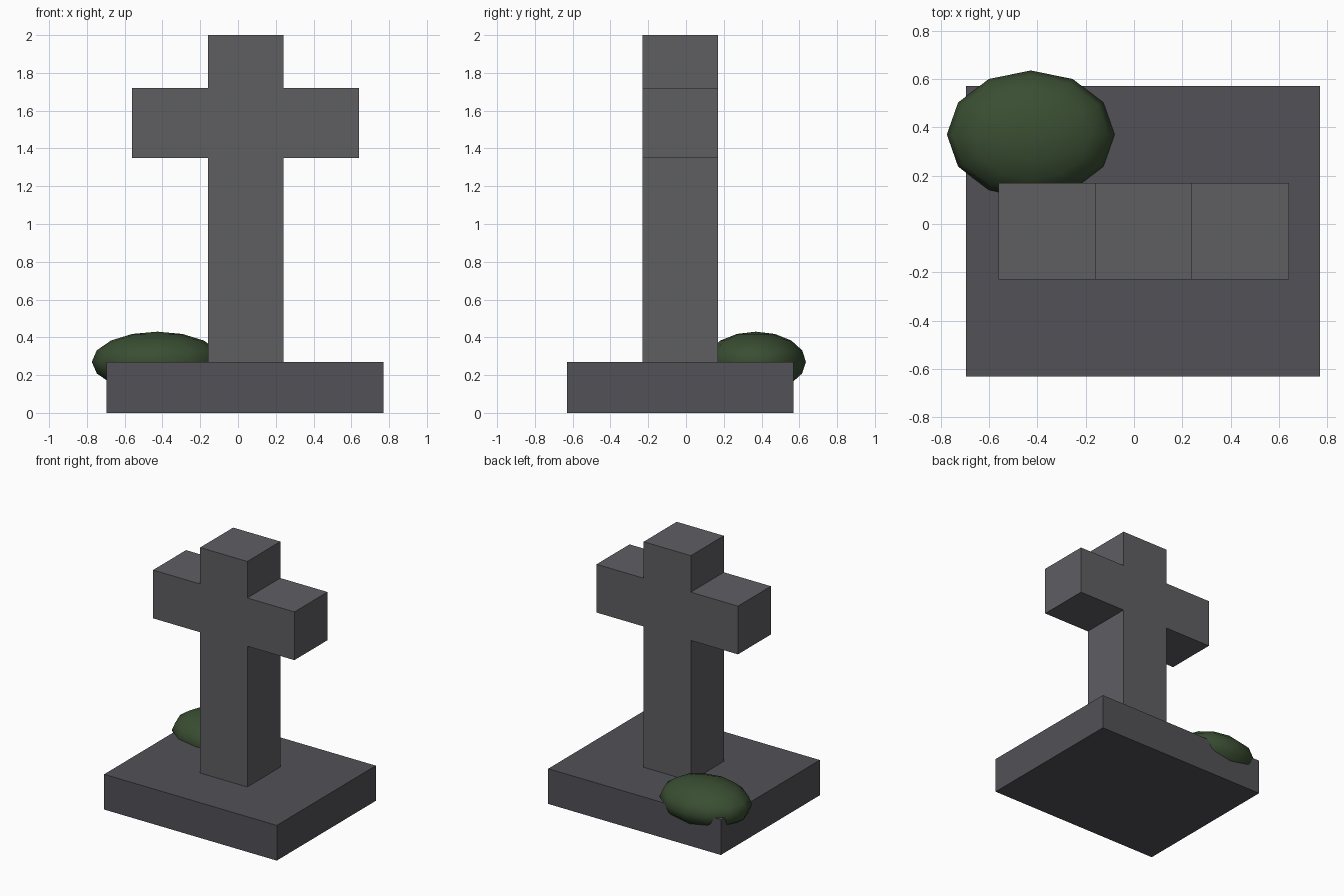
import bpy, bmesh
from mathutils import Vector

if "Cube" in bpy.data.objects:
    bpy.data.objects.remove(bpy.data.objects["Cube"])


def finish(name, bm, color, smooth=False):
    mesh = bpy.data.meshes.new(name)
    bmesh.ops.recalc_face_normals(bm, faces=bm.faces)
    for f in bm.faces:
        f.smooth = smooth
    bm.to_mesh(mesh)
    bm.free()
    obj = bpy.data.objects.new(name, mesh)
    bpy.context.collection.objects.link(obj)
    mat = bpy.data.materials.new(name + "_material")
    mat.diffuse_color = (*color, 1)
    mat.use_nodes = True
    mat.node_tree.nodes["Principled BSDF"].inputs["Base Color"].default_value = mat.diffuse_color
    mesh.materials.append(mat)
    return obj


def extruded(name, profile, y0, y1, color):
    """Front (x, z) outline extruded along y."""
    bm = bmesh.new()
    face = bm.faces.new([bm.verts.new((x, y0, z)) for x, z in profile])
    out = bmesh.ops.extrude_face_region(bm, geom=[face])["geom"]
    bmesh.ops.translate(bm, vec=(0, y1 - y0, 0),
                        verts=[g for g in out if isinstance(g, bmesh.types.BMVert)])
    return finish(name, bm, color)


# Stone plinth
extruded("plinth", [(-0.695, 0), (0.77, 0), (0.77, 0.27), (-0.695, 0.27)],
         -0.63, 0.57, (0.084, 0.082, 0.093))

# Stone cross: half outline mirrored about its centre line, foot set into plinth
cx = 0.04
half = [(0.2, 0.26), (0.2, 1.35), (0.6, 1.35), (0.6, 1.72), (0.2, 1.72), (0.2, 2.0)]
outline = [(cx + x, z) for x, z in half] + [(cx - x, z) for x, z in reversed(half)]
extruded("cross", outline, -0.23, 0.17, (0.114, 0.112, 0.124))

# Flattened moss clump on the back left corner
bm = bmesh.new()
bmesh.ops.create_uvsphere(bm, u_segments=12, v_segments=8, radius=1)
bmesh.ops.scale(bm, vec=(0.347, 0.265, 0.16), verts=bm.verts)
bmesh.ops.translate(bm, vec=Vector((-0.427, 0.37, 0.27)), verts=bm.verts)
finish("moss_clump", bm, (0.042, 0.076, 0.032), smooth=True)
